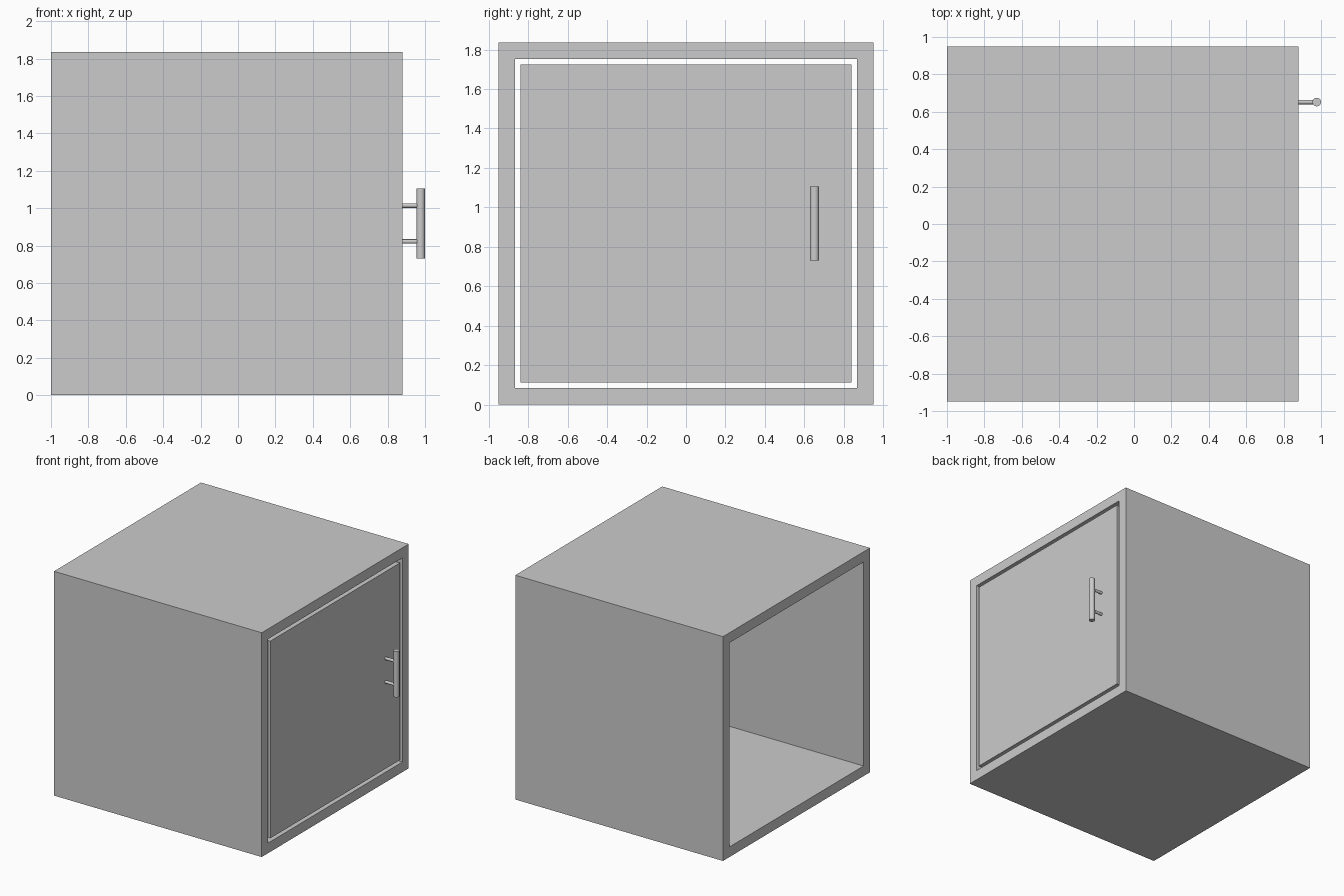
import bpy
import bmesh
from math import pi

if "Cube" in bpy.data.objects:
    bpy.data.objects.remove(bpy.data.objects["Cube"], do_unlink=True)

# One plain grey for the whole cabinet
grey = bpy.data.materials.new("light_grey")
grey.use_nodes = True
colour = (0.6, 0.6, 0.6, 1)
grey.diffuse_color = colour
grey.node_tree.nodes["Principled BSDF"].inputs["Base Color"].default_value = colour

BACK, FRONT = -1.0, 0.88
HEIGHT, HALF_WIDTH = 1.835, 0.95
WALL, GAP = 0.083, 0.028
DOOR_DEPTH = 0.08


def rectangle(bm, x, inset):
    """Four corners of an inset rectangle across the cabinet."""
    w, low, high = HALF_WIDTH - inset, inset, HEIGHT - inset
    return [bm.verts.new((x, y, z))
            for y, z in ((-w, low), (w, low), (w, high), (-w, high))]


def finish(bm, name):
    bmesh.ops.recalc_face_normals(bm, faces=bm.faces)
    mesh = bpy.data.meshes.new(name)
    bm.to_mesh(mesh)
    bm.free()
    mesh.materials.append(grey)
    bpy.context.collection.objects.link(bpy.data.objects.new(name, mesh))


def rod(name, location, radius, length, rotation=(0, 0, 0)):
    bpy.ops.mesh.primitive_cylinder_add(vertices=24, radius=radius, depth=length,
                                        location=location, rotation=rotation)
    obj = bpy.context.object
    obj.name = name
    obj.data.materials.append(grey)
    bpy.ops.object.shade_smooth_by_angle()


# Cabinet shell: a square tube, open at the far end
bm = bmesh.new()
rings = [rectangle(bm, FRONT, 0), rectangle(bm, FRONT, WALL),
         rectangle(bm, BACK, WALL), rectangle(bm, BACK, 0)]
for i, ring in enumerate(rings):
    following = rings[(i + 1) % 4]
    for j in range(4):
        k = (j + 1) % 4
        bm.faces.new((ring[j], ring[k], following[k], following[j]))
finish(bm, "cabinet_shell")

# Door: a flush panel with a gap all round
bm = bmesh.new()
outer = rectangle(bm, FRONT, WALL + GAP)
inner = rectangle(bm, FRONT - DOOR_DEPTH, WALL + GAP)
bm.faces.new(outer)
bm.faces.new(inner)
for j in range(4):
    k = (j + 1) % 4
    bm.faces.new((outer[j], outer[k], inner[k], inner[j]))
finish(bm, "door")

# Bar handle on two posts
HANDLE_X, HANDLE_Y, HANDLE_Z = 0.977, 0.652, 0.918
rod("handle_bar", (HANDLE_X, HANDLE_Y, HANDLE_Z), 0.023, 0.375)
for name, side in (("lower_handle_post", -1), ("upper_handle_post", 1)):
    rod(name, ((FRONT + HANDLE_X) / 2, HANDLE_Y, HANDLE_Z + side * 0.096),
        0.012, HANDLE_X - FRONT, (0, pi / 2, 0))
